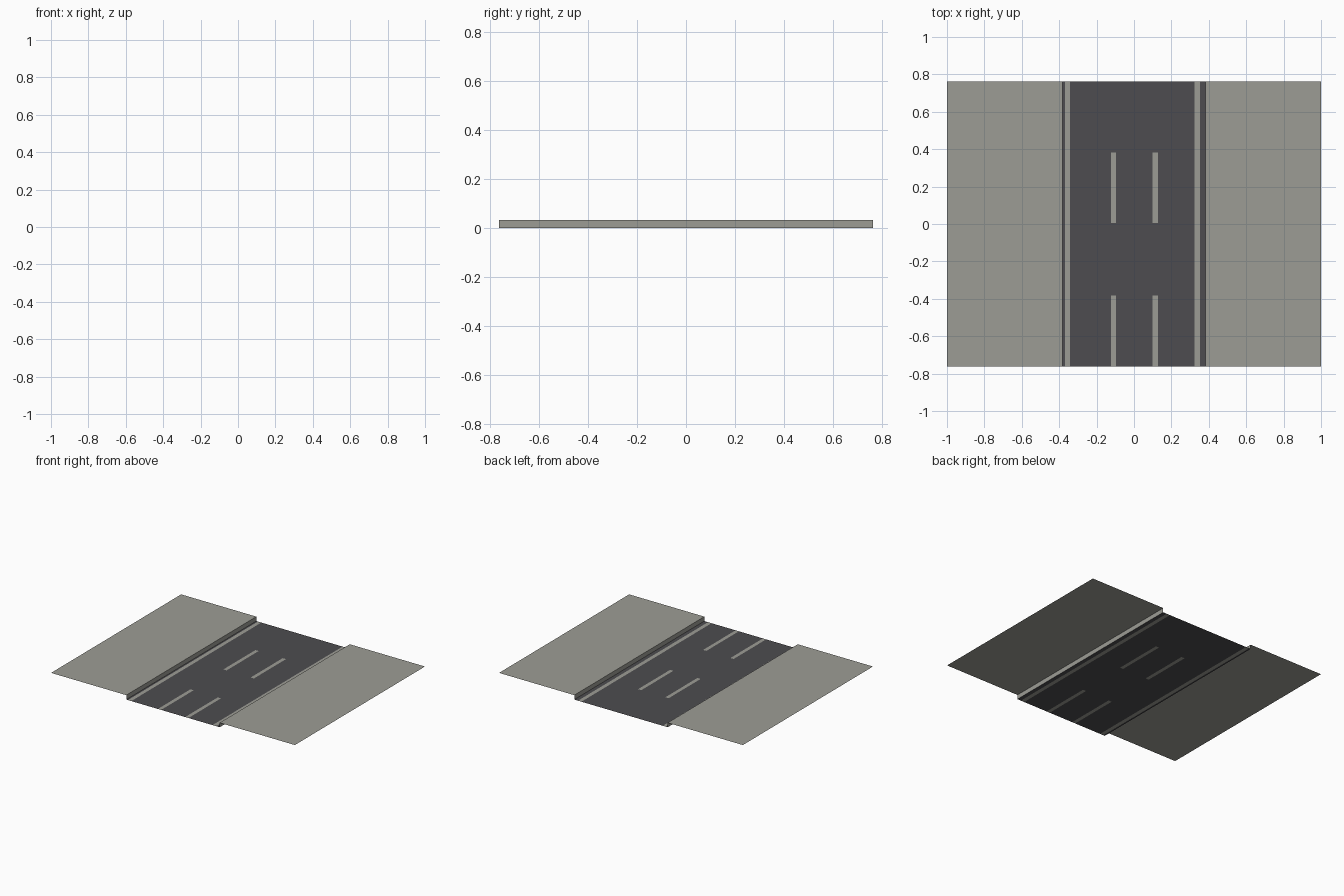
import bpy, bmesh

if "Cube" in bpy.data.objects:
    bpy.data.objects.remove(bpy.data.objects["Cube"])

HALF_Y = 0.762      # half length of the road section
CURB_X = 0.383      # curb position either side of the centre
CURB_H = 0.033      # pavement height


def material(name, rgb):
    m = bpy.data.materials.new(name)
    m.diffuse_color = (*rgb, 1)
    m.use_nodes = True
    m.node_tree.nodes["Principled BSDF"].inputs["Base Color"].default_value = m.diffuse_color
    return m


concrete = material("pale_concrete", (0.335, 0.335, 0.302))
asphalt = material("dark_asphalt", (0.075, 0.073, 0.080))


def sheet(name, profile, ys, mats, rule=lambda x, y: 0):
    """Sweep an (x, z) profile through the y stations, colouring faces by a rule."""
    bm = bmesh.new()
    rows = [[bm.verts.new((x, y, z)) for x, z in profile] for y in ys]
    for a, b in zip(rows, rows[1:]):
        for i in range(len(profile) - 1):
            f = bm.faces.new((a[i], a[i + 1], b[i + 1], b[i]))
            c = f.calc_center_median()
            f.material_index = rule(c.x, c.y)
    me = bpy.data.meshes.new(name)
    bm.to_mesh(me)
    bm.free()
    for m in mats:
        me.materials.append(m)
    ob = bpy.data.objects.new(name, me)
    bpy.context.collection.objects.link(ob)
    return ob


# Road surface with edge lines and lane dashes cut into it
edge_lines = [(-0.370, -0.342), (0.324, 0.353)]
dash_lines = [(-0.124, -0.097), (0.100, 0.127)]
dash_spans = [(-HALF_Y, -0.381), (0.005, 0.381)]


def inside(v, spans):
    return any(a < v < b for a, b in spans)


def road_rule(x, y):
    painted = inside(x, edge_lines) or (inside(x, dash_lines) and inside(y, dash_spans))
    return 1 if painted else 0


xs = sorted({-CURB_X, CURB_X, *(v for s in edge_lines + dash_lines for v in s)})
ys = sorted({-HALF_Y, HALF_Y, *(v for s in dash_spans for v in s)})
sheet("road_surface", [(x, 0) for x in xs], ys, [asphalt, concrete], road_rule)

# Raised pavements, each with its upright curb face
ends = [-HALF_Y, HALF_Y]
sheet("left_pavement", [(-1, CURB_H), (-CURB_X, CURB_H), (-CURB_X, 0)], ends, [concrete])
sheet("right_pavement", [(CURB_X, 0), (CURB_X, CURB_H), (1, CURB_H)], ends, [concrete])
